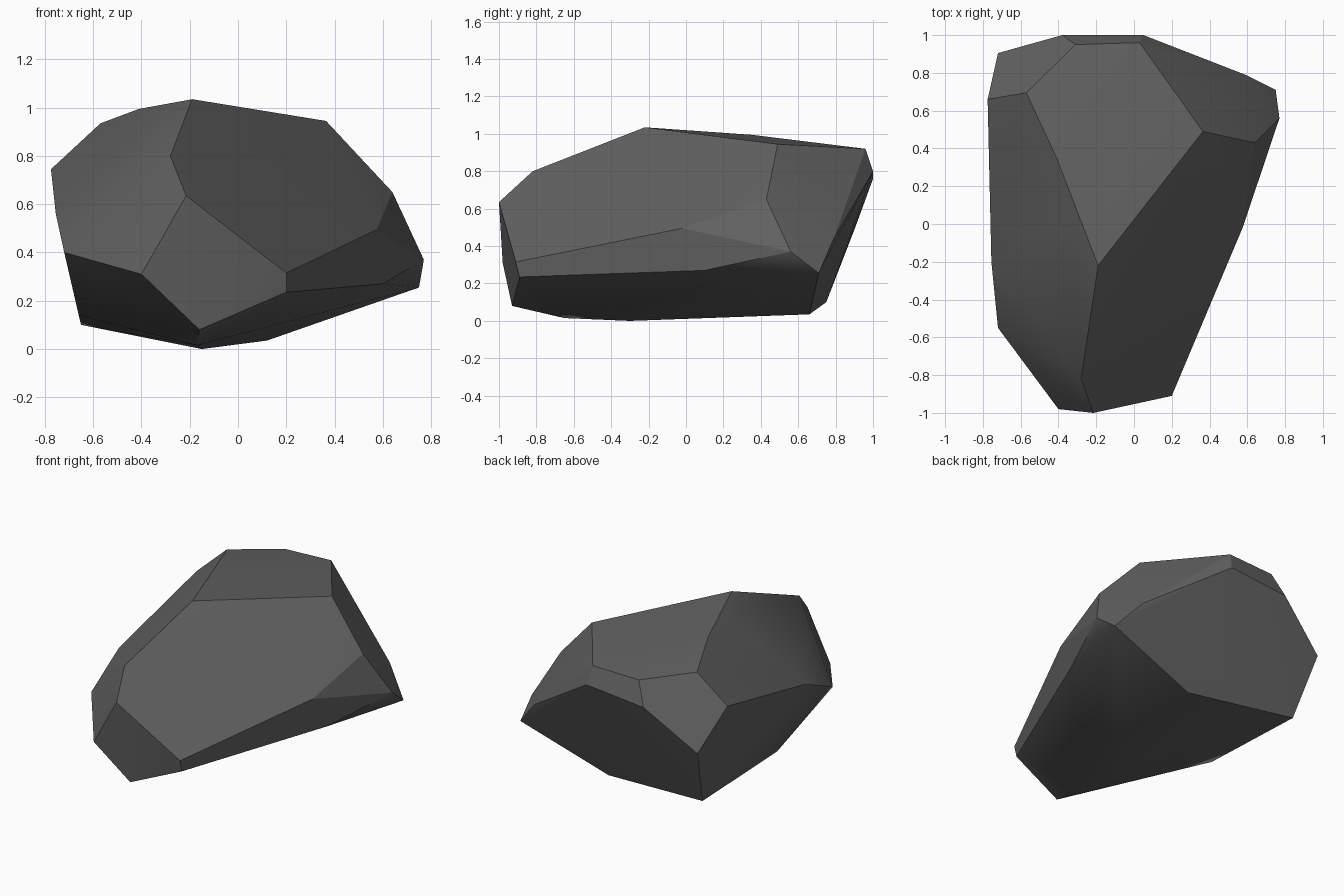
import bpy
import bmesh
import math

cube = bpy.data.objects.get("Cube")
if cube:
    bpy.data.objects.remove(cube, do_unlink=True)

# Dark stone colour
stone = bpy.data.materials.new("dark_grey_stone")
stone.use_nodes = True
colour = (0.12, 0.12, 0.12, 1)
stone.diffuse_color = colour
bsdf = stone.node_tree.nodes["Principled BSDF"]
bsdf.inputs["Base Color"].default_value = colour
bsdf.inputs["Roughness"].default_value = 0.9

# Corners of the chipped facets
top_corners = [(-.19, -.22, 1.035), (-.31, .03, 1.0), (-.41, .35, .995), (-.57, .695, .935),
               (-.31, .95, .91), (.03, .96, .92), (.365, .49, .945)]
front_corners = [(-.28, -.82, .80), (-.215, -1, .635), (.2, -.91, .315),
                 (.2, -.89, .235), (-.16, -.93, .08), (-.4, -.98, .31)]
left_corners = [(.64, .43, .65), (.77, .56, .37), (.75, .71, .255), (.575, -.02, .495)]
right_corners = [(-.72, -.55, .40), (-.755, -.2, .56), (-.775, .66, .745), (-.66, -.04, .14)]
back_corners = [(.05, 1, .8), (-.38, 1, .76), (-.72, .905, .5), (.59, .79, .44)]
base_corners = [(-.17, -.65, .015), (-.15, -.3, 0), (.12, .66, .035), (-.65, .75, .1),
                (.42, -.35, .27), (.6, .1, .27)]

# Rock body wrapped tightly around the corners
bm = bmesh.new()
for corner in (top_corners + front_corners + left_corners
               + right_corners + back_corners + base_corners):
    bm.verts.new(corner)
hull = bmesh.ops.convex_hull(bm, input=bm.verts)
loose = [v for v in bm.verts if not v.link_faces]
bmesh.ops.delete(bm, geom=loose, context="VERTS")
bmesh.ops.recalc_face_normals(bm, faces=bm.faces)

# Crisp facet edges above, worn and soft underneath
for face in bm.faces:
    face.smooth = True
for edge in bm.edges:
    underside = all(f.normal.z < -0.1 for f in edge.link_faces)
    limit = math.radians(45 if underside else 20)
    edge.smooth = edge.calc_face_angle(0) < limit

mesh = bpy.data.meshes.new("rock")
bm.to_mesh(mesh)
bm.free()
mesh.materials.append(stone)
rock = bpy.data.objects.new("rock", mesh)
bpy.context.collection.objects.link(rock)
